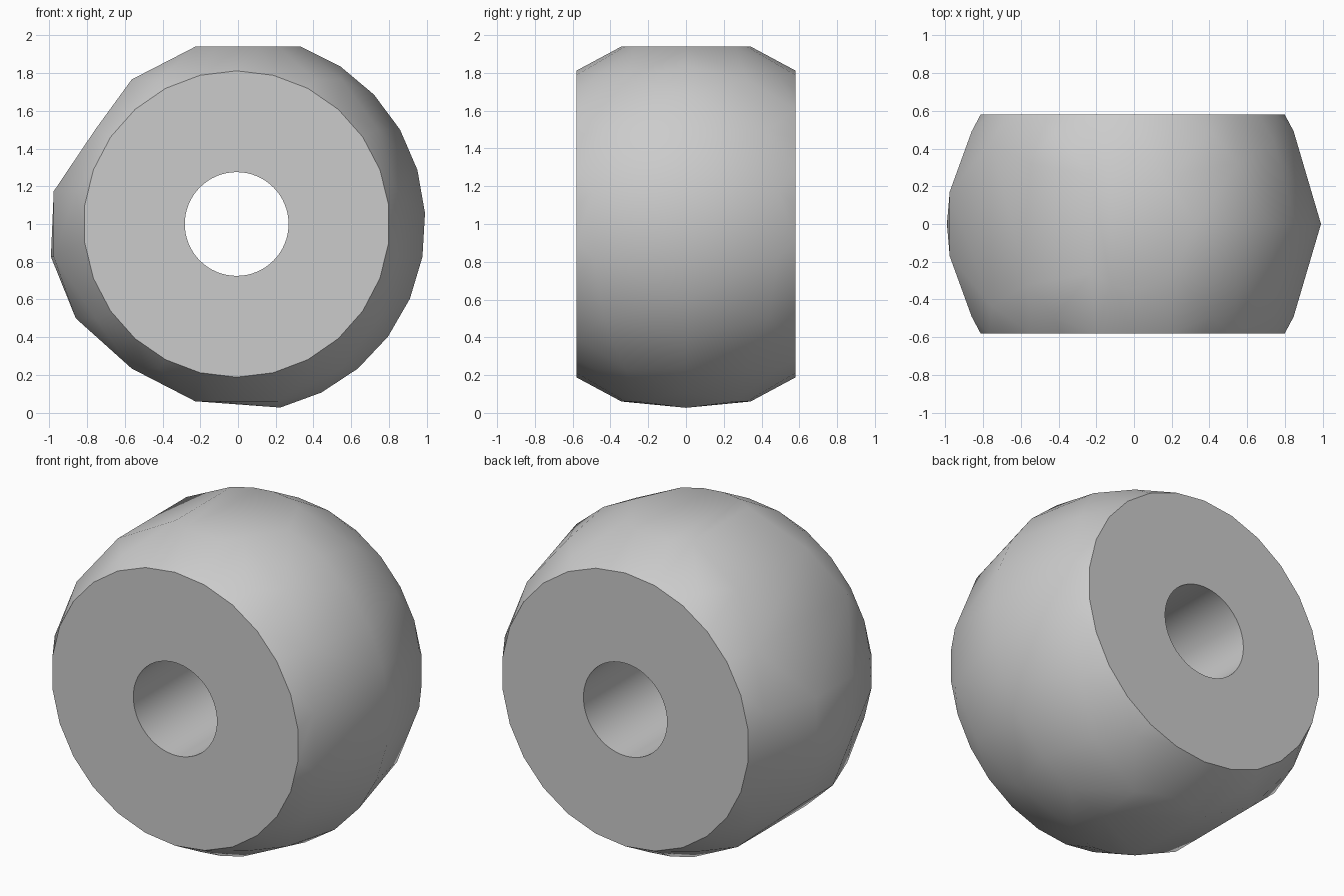
import bpy
import bmesh
from math import sin, cos, radians, tau
from mathutils import Matrix

if "Cube" in bpy.data.objects:
    bpy.data.objects.remove(bpy.data.objects["Cube"], do_unlink=True)

HALF = 0.58      # half width between the flat ends
SHIFT = -0.007   # centres the uneven outline


def finish(bm, name):
    mesh = bpy.data.meshes.new(name)
    bm.to_mesh(mesh)
    bm.free()
    obj = bpy.data.objects.new(name, mesh)
    obj.location = (SHIFT, 0, 1)
    bpy.context.collection.objects.link(obj)
    return obj


grey = bpy.data.materials.new("plain grey")
grey.use_nodes = True
colour = (0.6, 0.6, 0.6, 1)
grey.diffuse_color = colour
grey.node_tree.nodes["Principled BSDF"].inputs["Base Color"].default_value = colour

# Coarse ball, keeping only the points between the flat ends
bm = bmesh.new()
bmesh.ops.create_uvsphere(bm, u_segments=18, v_segments=9, radius=1)
outside = [v for v in bm.verts if abs(v.co.y) > HALF
           or (v.co.x < -0.8 and abs(v.co.y) > 0.3 and -0.3 < v.co.z < 0)]
bmesh.ops.delete(bm, geom=outside, context="VERTS")

# Rims of the two flat ends
for side in (-1, 1):
    for i in range(26):
        a = tau * i / 26
        bm.verts.new((0.812 * sin(a), side * HALF, 0.812 * cos(a)))

# Finer ridge round one half, with a single point on the other
for i in [-6] + list(range(1, 13)):
    a = tau * i / 27
    bm.verts.new((sin(a), 0, -cos(a)))

# Skin all the points as one closed shell
bmesh.ops.delete(bm, geom=bm.faces[:], context="FACES_KEEP_BOUNDARY")
bmesh.ops.delete(bm, geom=bm.edges[:], context="EDGES_FACES") if not bm.verts else None
hull = bmesh.new()
for v in bm.verts:
    hull.verts.new(v.co)
bm.free()
bmesh.ops.convex_hull(hull, input=hull.verts[:])
loose = [v for v in hull.verts if not v.link_faces]
bmesh.ops.delete(hull, geom=loose, context="VERTS")
bmesh.ops.dissolve_limit(hull, angle_limit=radians(0.5),
                         verts=hull.verts[:], edges=hull.edges[:])
bmesh.ops.recalc_face_normals(hull, faces=hull.faces[:])
bead = finish(hull, "bead_body")
bead.data.materials.append(grey)

# Round bore from end to end
bm = bmesh.new()
bmesh.ops.create_cone(bm, cap_ends=True, segments=64, radius1=0.275,
                      radius2=0.275, depth=2,
                      matrix=Matrix.Rotation(radians(90), 4, "X"))
cutter = finish(bm, "bore_cutter")
cutter.data.materials.append(grey)
cutter.hide_render = True

bpy.ops.object.select_all(action="DESELECT")
bead.select_set(True)
bpy.context.view_layer.objects.active = bead
bore = bead.modifiers.new("bore", "BOOLEAN")
bore.object = cutter
bore.operation = "DIFFERENCE"
bore.solver = "EXACT"
bpy.ops.object.modifier_apply(modifier=bore.name)
bpy.data.objects.remove(cutter, do_unlink=True)
bpy.ops.object.shade_smooth_by_angle(angle=radians(35))
